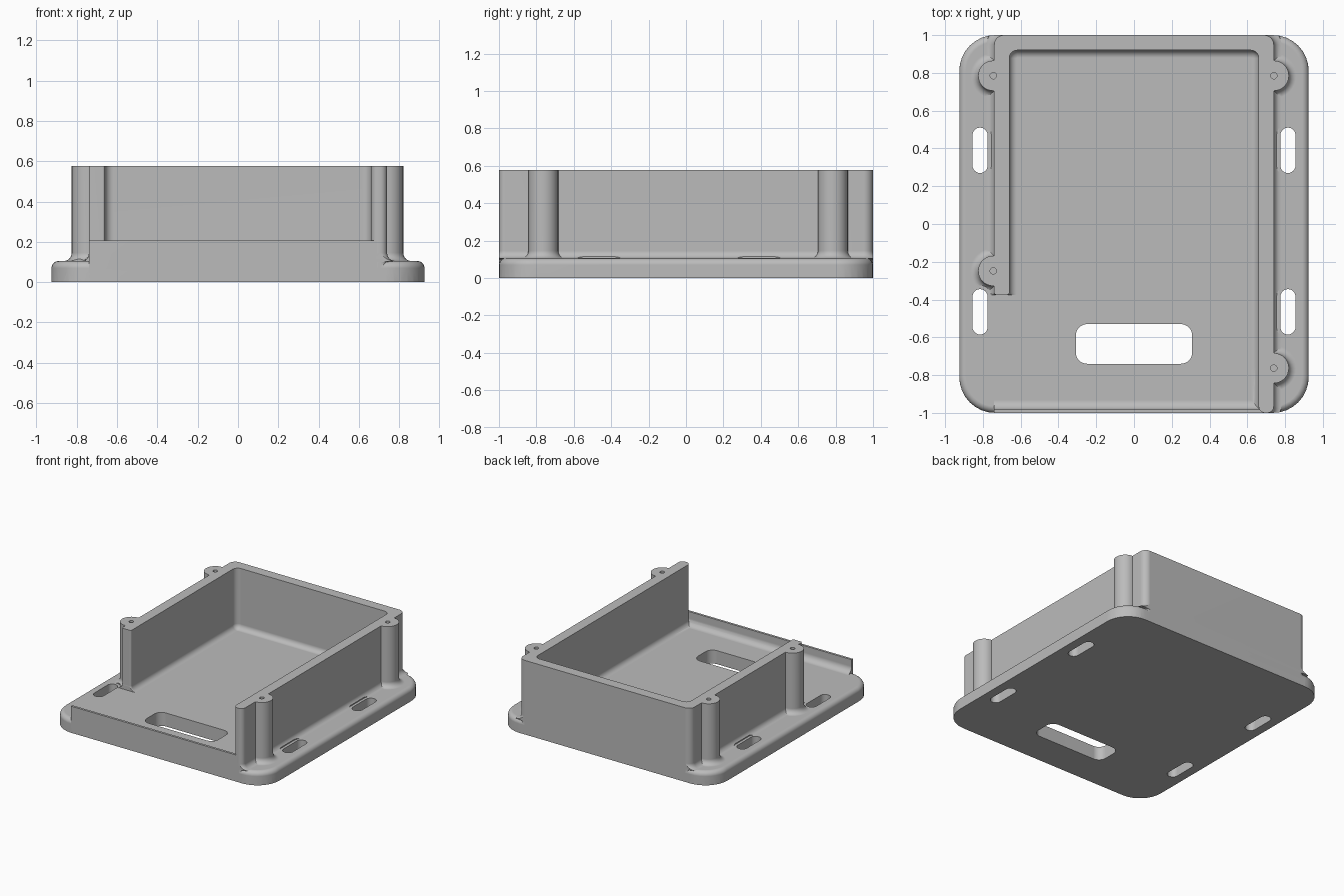
import bpy, bmesh, math
from mathutils import Vector

cube = bpy.data.objects.get("Cube")
if cube:
    bpy.data.objects.remove(cube, do_unlink=True)

FLOOR, TOP, FILLET = 0.105, 0.577, 0.04
SEG = 8

grey = bpy.data.materials.new("plain grey")
grey.use_nodes = True
grey.diffuse_color = (0.5, 0.5, 0.5, 1)
grey.node_tree.nodes["Principled BSDF"].inputs["Base Color"].default_value = grey.diffuse_color


def outline(corners, z, d=0.0):
    """Right-angled outline with rounded corners (x, y, radius), grown by d."""
    pts, n = [], len(corners)
    for i, (x, y, r) in enumerate(corners):
        p = Vector((x, y))
        e1 = (p - Vector(corners[i - 1][:2])).normalized()
        e2 = (Vector(corners[(i + 1) % n][:2]) - p).normalized()
        n1, n2 = Vector((e1.y, -e1.x)), Vector((e2.y, -e2.x))
        s = 1 if e1.cross(e2) > 0 else -1
        rad = r + s * d
        c = p + (d - s * rad) * (n1 + n2)
        for k in range(SEG + 1):
            t = math.pi / 2 * k / SEG
            q = c + s * rad * (n1 * math.cos(t) + n2 * math.sin(t))
            pts.append((q.x, q.y, z))
    return pts


def loft(name, loops):
    """Closed solid through matching loops."""
    bm = bmesh.new()
    rings = [[bm.verts.new(p) for p in loop] for loop in loops]
    for a, b in zip(rings, rings[1:]):
        for i in range(len(a)):
            j = (i + 1) % len(a)
            bm.faces.new((a[i], a[j], b[j], b[i]))
    bm.faces.new(rings[0][::-1])
    bm.faces.new(rings[-1])
    bmesh.ops.remove_doubles(bm, verts=bm.verts, dist=1e-5)
    bmesh.ops.recalc_face_normals(bm, faces=bm.faces)
    mesh = bpy.data.meshes.new(name)
    bm.to_mesh(mesh)
    bm.free()
    mesh.materials.append(grey)
    obj = bpy.data.objects.new(name, mesh)
    bpy.context.collection.objects.link(obj)
    return obj


def rect(cx, cy, hx, hy, r):
    return [(cx - hx, cy - hy, r), (cx + hx, cy - hy, r),
            (cx + hx, cy + hy, r), (cx - hx, cy + hy, r)]


def prism(name, corners, z0, z1):
    return loft(name, [outline(corners, z0), outline(corners, z1)])


def flared(name, corners):
    """Upright prism whose foot blends into the floor with a fillet."""
    layers = [(0.02, 0), (FLOOR - 0.005, 0)]
    for k in range(SEG + 1):
        t = math.pi / 2 * k / SEG
        layers.append((FLOOR + FILLET * (1 - math.cos(t)), FILLET * (1 - math.sin(t))))
    layers.append((TOP, 0))
    return loft(name, [outline(corners, z, d) for z, d in layers])


def combine(target, other, operation):
    mod = target.modifiers.new(operation.lower(), 'BOOLEAN')
    mod.operation, mod.solver, mod.object = operation, 'EXACT', other
    bpy.context.view_layer.update()
    with bpy.context.temp_override(object=target, active_object=target):
        bpy.ops.object.modifier_apply(modifier=mod.name)
    bpy.data.objects.remove(other, do_unlink=True)


# Base plate with rounded top edge
plate = rect(0, 0, 0.925, 1, 0.19)
edge = 0.035
layers = [(0, 0)]
for k in range(SEG + 1):
    t = math.pi / 2 * k / SEG
    layers.append((FLOOR - edge + edge * math.sin(t), edge * (math.cos(t) - 1)))
body = loft("enclosure_body", [outline(plate, z, d) for z, d in layers])

# Three-sided wall, its short arm ending square above the floor
walls = flared("walls", [
    (0.74, -1, 0.035), (0.74, 1, 0.05), (-0.74, 1, 0.05), (-0.74, -0.375, 0.012),
    (-0.66, -0.375, 0.012), (-0.66, 0.92, 0.042), (0.66, 0.92, 0.042), (0.66, -1, 0.035)])
combine(walls, prism("foot_trim", rect(-0.7, -0.476, 0.2, 0.1, 0.01), 0, 0.3), 'DIFFERENCE')
combine(body, walls, 'UNION')

# Low front lip with a filleted inner side
lip_r, lip_top, lip_y = 0.05, 0.207, -0.982
profile = [(-1, 0.02), (-1, lip_top), (lip_y, lip_top)]
for k in range(SEG + 1):
    t = math.pi / 2 * k / SEG
    profile.append((lip_y + lip_r * (1 - math.cos(t)), FLOOR + lip_r * (1 - math.sin(t))))
profile.append((lip_y + lip_r, 0.02))
combine(body, loft("front_lip", [[(x, y, z) for y, z in profile] for x in (-0.74, 0.69)]), 'UNION')

# Screw bosses
bosses = [(-0.745, 0.785), (0.74, 0.785), (-0.745, -0.248), (0.74, -0.763)]
for x, y in bosses:
    combine(body, flared("screw_boss", rect(x, y, 0.08, 0.08, 0.08)), 'UNION')

# Keep everything within the plate outline
combine(body, prism("clip", plate, -0.1, 1), 'INTERSECT')

# Screw holes
for x, y in bosses:
    combine(body, prism("screw_hole", rect(x, y, 0.017, 0.017, 0.017), 0.2, 0.8), 'DIFFERENCE')

# Mounting slots, each with clearance cut into the wall fillet
for x in (-0.815, 0.815):
    for y in (0.39, -0.465):
        combine(body, prism("slot", rect(x, y, 0.04, 0.12, 0.0399), -0.1, 0.3), 'DIFFERENCE')
        combine(body, prism("slot_clearance", rect(x, y, 0.06, 0.14, 0.0599),
                            FLOOR + 0.001, 0.3), 'DIFFERENCE')

# Cable opening in the floor
combine(body, prism("cable_opening", rect(0, -0.635, 0.308, 0.105, 0.06), -0.1, 0.3), 'DIFFERENCE')

# Smooth fillets, crisp edges
bpy.ops.object.select_all(action='DESELECT')
body.select_set(True)
bpy.context.view_layer.objects.active = body
bpy.ops.object.shade_smooth_by_angle(angle=math.radians(30))
normals = body.modifiers.new("weighted_normals", 'WEIGHTED_NORMAL')
normals.keep_sharp = True
